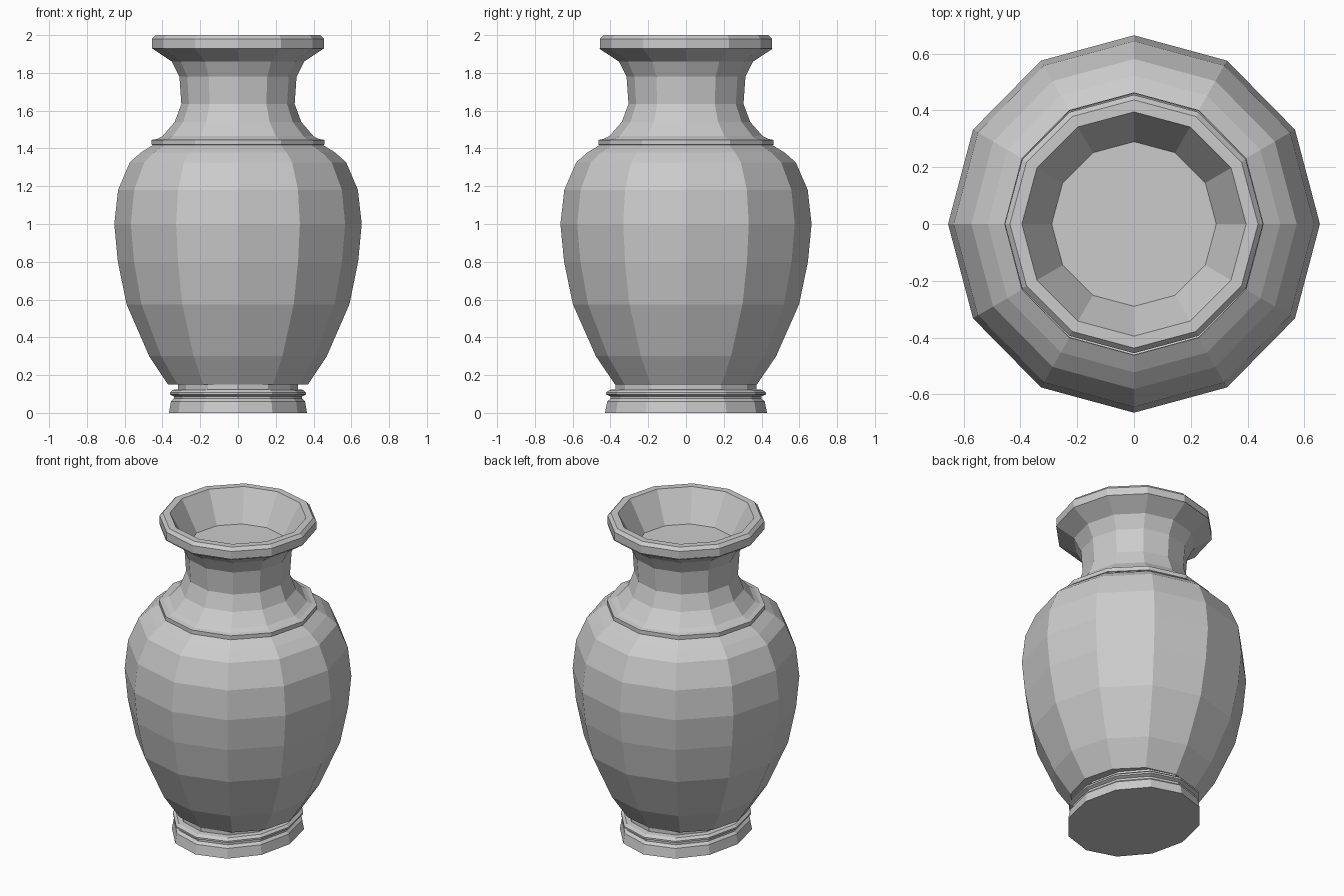
import bpy
import bmesh
import math

SIDES = 12

cube = bpy.data.objects.get("Cube")
if cube:
    bpy.data.objects.remove(cube, do_unlink=True)

# One plain grey for the whole vase
CLAY = (0.6, 0.6, 0.6, 1.0)
clay = bpy.data.materials.new("grey clay")
clay.use_nodes = True
clay.diffuse_color = CLAY
clay.node_tree.nodes["Principled BSDF"].inputs["Base Color"].default_value = CLAY


def lathe(name, profile, stretch=1.0, cap_start=False, cap_end=False):
    """Sweep (radius, height) points round z; stretch widens the y axis."""
    bm = bmesh.new()
    rings = []
    for radius, z in profile:
        ring = []
        for i in range(SIDES):
            a = math.tau * i / SIDES
            ring.append(bm.verts.new((radius * math.cos(a),
                                      radius * stretch * math.sin(a), z)))
        rings.append(ring)
    for low, high in zip(rings, rings[1:]):
        for i in range(SIDES):
            j = (i + 1) % SIDES
            bm.faces.new((low[i], low[j], high[j], high[i]))
    if cap_start:
        bm.faces.new(rings[0][::-1])
    if cap_end:
        bm.faces.new(rings[-1])
    mesh = bpy.data.meshes.new(name)
    bm.to_mesh(mesh)
    bm.free()
    mesh.materials.append(clay)
    obj = bpy.data.objects.new(name, mesh)
    bpy.context.collection.objects.link(obj)
    return obj


# Oval foot with a thin moulding and a narrow waist
lathe("foot", [(0.365, 0), (0.355, 0.06), (0.34, 0.075), (0.34, 0.088),
               (0.36, 0.097), (0.36, 0.108), (0.345, 0.122),
               (0.317, 0.125), (0.317, 0.16)],
      stretch=1.175, cap_start=True, cap_end=True)

# Swelling body, up to the shoulder
lathe("body", [(0.37, 0.15), (0.47, 0.30), (0.59, 0.575), (0.636, 0.80),
               (0.655, 1.0), (0.635, 1.18), (0.573, 1.326),
               (0.515, 1.378), (0.45, 1.418)],
      stretch=1.015, cap_start=True)

# Thin band where the neck meets the shoulder
lathe("shoulder_band", [(0.45, 1.418), (0.457, 1.42), (0.457, 1.445),
                        (0.43, 1.45)], stretch=1.015)

# Waisted neck flaring to the lip
lathe("neck", [(0.43, 1.45), (0.40, 1.465), (0.335, 1.54), (0.30, 1.635),
               (0.31, 1.78), (0.35, 1.86), (0.455, 1.93)], stretch=1.015)

# Lip, sloping mouth and the shallow floor inside it
lathe("lip_and_mouth", [(0.455, 1.93), (0.455, 1.98), (0.437, 2.0),
                        (0.395, 2.0), (0.29, 1.81)],
      cap_end=True)
